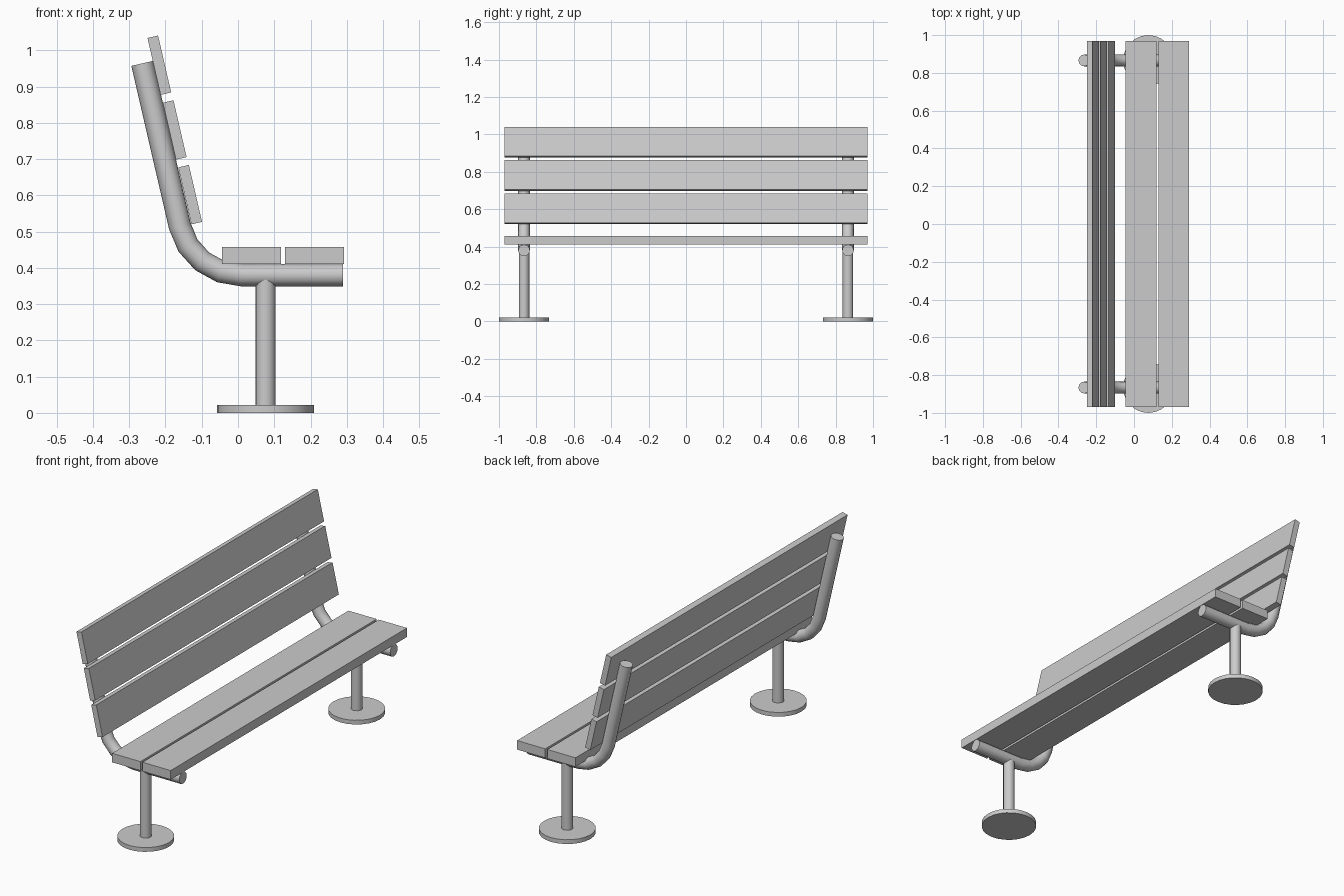
import bpy
from math import radians, sin, cos, tan, pi
from mathutils import Vector

cube = bpy.data.objects.get("Cube")
if cube:
    bpy.data.objects.remove(cube, do_unlink=True)

grey = bpy.data.materials.new("light grey")
grey.use_nodes = True
grey.diffuse_color = (0.6, 0.6, 0.6, 1)
grey.node_tree.nodes["Principled BSDF"].inputs["Base Color"].default_value = (0.6, 0.6, 0.6, 1)

TILT = radians(13)      # backrest lean
LENGTH = 1.94           # plank length
SIDE = 0.866            # support distance from the middle
TUBE_R = 0.031
RAIL_Z = 0.38


def finish(obj, name):
    obj.name = obj.data.name = name
    obj.data.materials.clear()
    obj.data.materials.append(grey)
    bpy.ops.object.select_all(action='DESELECT')
    obj.select_set(True)
    bpy.context.view_layer.objects.active = obj
    bpy.ops.object.shade_smooth_by_angle(angle=radians(40))
    return obj


def plank(name, x, z, width, height, tilt=0):
    bpy.ops.mesh.primitive_cube_add(size=1, location=(x, 0, z))
    obj = bpy.context.object
    obj.scale = (width, LENGTH, height)
    bpy.ops.object.transform_apply(location=False, rotation=False, scale=True)
    obj.rotation_euler.y = -tilt
    return finish(obj, name)


def cylinder(name, x, y, bottom, top, radius, sides):
    bpy.ops.mesh.primitive_cylinder_add(vertices=sides, radius=radius, depth=top - bottom,
                                        location=(x, y, (bottom + top) / 2))
    return finish(bpy.context.object, name)


def bent_tube(name, y):
    # Leaning upright, rounded bend, then a level rail under the seat
    bend_r, centre = 0.175, Vector((0.01, y, RAIL_Z + 0.175))
    path = [Vector((-0.264, y, 0.964))]
    for i in range(5):
        a = pi + TILT + (pi / 2 - TILT) * i / 4
        path.append(centre + bend_r * Vector((cos(a), 0, sin(a))))
    path.append(Vector((0.29, y, RAIL_Z)))

    curve = bpy.data.curves.new(name, 'CURVE')
    curve.dimensions = '3D'
    curve.bevel_depth = TUBE_R
    curve.bevel_resolution = 4
    curve.use_fill_caps = True
    spline = curve.splines.new('POLY')
    spline.points.add(len(path) - 1)
    for point, co in zip(spline.points, path):
        point.co = (*co, 1)
    obj = bpy.data.objects.new(name, curve)
    bpy.context.collection.objects.link(obj)
    bpy.ops.object.select_all(action='DESELECT')
    obj.select_set(True)
    bpy.context.view_layer.objects.active = obj
    bpy.ops.object.convert(target='MESH')
    return finish(bpy.context.object, name)


# Seat planks
plank("seat_plank_rear", 0.037, 0.434, 0.162, 0.047)
plank("seat_plank_front", 0.211, 0.434, 0.162, 0.047)

# Backrest planks
for i, label in enumerate(("lower", "middle", "upper")):
    plank("back_plank_" + label, -0.132 - 0.0425 * i, 0.602 + 0.1785 * i, 0.03, 0.161, TILT)

# Supports at both ends
for label, y in (("right", -SIDE), ("left", SIDE)):
    bent_tube(label + "_frame_tube", y)
    cylinder(label + "_leg", 0.076, y, 0.015, RAIL_Z - 0.008, 0.028, 16)
    cylinder(label + "_foot", 0.076, y, 0, 0.022, 0.134, 24)
